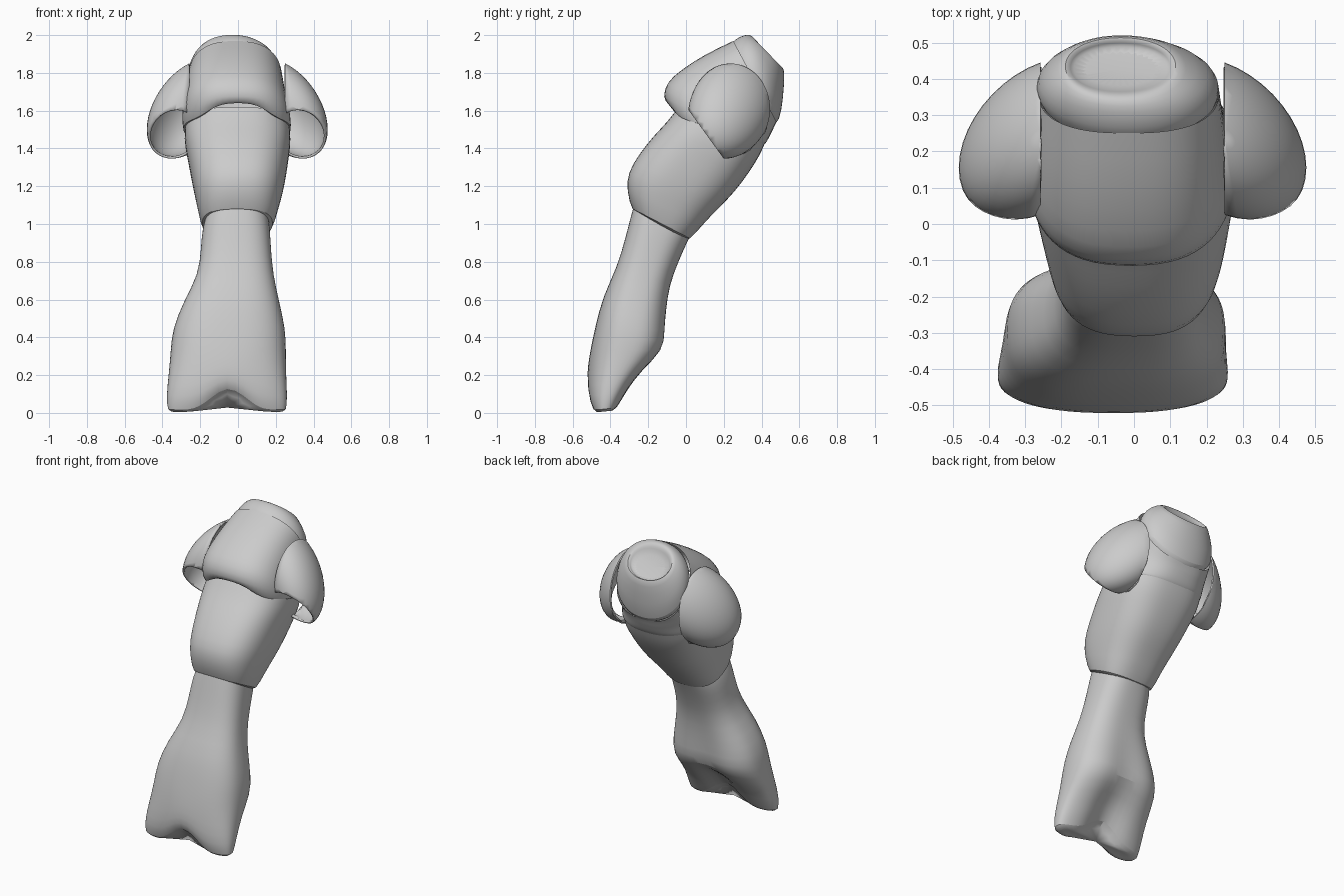
import bpy, bmesh, math
from mathutils import Vector

if "Cube" in bpy.data.objects:
    bpy.data.objects.remove(bpy.data.objects["Cube"])

SEG = 32


def finish(obj, angle=50):
    bpy.ops.object.select_all(action='DESELECT')
    obj.select_set(True)
    bpy.context.view_layer.objects.active = obj
    bpy.ops.object.shade_smooth_by_angle(angle=math.radians(angle))


def power(v, n):
    return math.copysign(abs(v) ** (2 / n), v)


def loft(name, rings, n=2.4, deform=None, cap_start=False, cap_end=False):
    """Each ring: front y, front z, back y, back z, left x, right x."""
    bm = bmesh.new()
    loops = []
    for yf, zf, yb, zb, xl, xr in rings:
        loop = []
        for i in range(SEG):
            a = 2 * math.pi * i / SEG
            cx, t = power(math.cos(a), n), (1 - power(math.sin(a), n)) / 2
            p = Vector(((xl + xr) / 2 + cx * (xr - xl) / 2,
                        yb + (yf - yb) * t, zb + (zf - zb) * t))
            if deform:
                p = deform(p, t)
            loop.append(bm.verts.new(p))
        loops.append(loop)
    for a, b in zip(loops, loops[1:]):
        for i in range(SEG):
            j = (i + 1) % SEG
            bm.faces.new((a[i], a[j], b[j], b[i]))
    if cap_start:
        bm.faces.new(loops[0])
    if cap_end:
        bm.faces.new(loops[-1])
    bmesh.ops.recalc_face_normals(bm, faces=bm.faces)
    mesh = bpy.data.meshes.new(name)
    bm.to_mesh(mesh)
    bm.free()
    obj = bpy.data.objects.new(name, mesh)
    bpy.context.collection.objects.link(obj)
    sub = obj.modifiers.new("smooth", 'SUBSURF')
    sub.levels = sub.render_levels = 1
    finish(obj)
    return obj


# Hips with two short leg stumps, arched between the legs
def hip_shape(p, t):
    mid = math.exp(-((p.x + 0.05) / 0.11) ** 2)
    lift = 0.14 * mid * max(0, 1 - p.z / 0.35)
    cleft = 0.03 * mid * max(0, 1 - 2 * t) * max(0, 1 - abs(p.z - 0.35) / 0.35)
    return p + Vector((0, -cleft, lift))


loft("hips", [
    (-0.27, 1.12, 0.03, 0.95, -0.165, 0.16),
    (-0.29, 1.05, 0.00, 0.89, -0.19, 0.17),
    (-0.32, 0.93, -0.04, 0.80, -0.197, 0.175),
    (-0.365, 0.77, -0.085, 0.68, -0.21, 0.187),
    (-0.44, 0.62, -0.095, 0.55, -0.29, 0.22),
    (-0.48, 0.46, -0.10, 0.43, -0.348, 0.252),
    (-0.505, 0.34, -0.10, 0.33, -0.357, 0.255),
    (-0.52, 0.20, -0.22, 0.22, -0.367, 0.255),
    (-0.525, 0.08, -0.30, 0.12, -0.38, 0.262),
    (-0.50, 0.00, -0.36, 0.01, -0.375, 0.258),
    (-0.47, 0.00, -0.39, 0.01, -0.35, 0.235),
], n=2.6, deform=hip_shape, cap_end=True)

# Belly and lower back
loft("midriff", [
    (-0.25, 1.07, -0.01, 0.93, -0.16, 0.155),
    (-0.285, 1.06, 0.01, 0.90, -0.192, 0.182),
    (-0.315, 1.18, 0.10, 1.01, -0.215, 0.215),
    (-0.31, 1.27, 0.18, 1.09, -0.235, 0.24),
    (-0.25, 1.37, 0.26, 1.17, -0.252, 0.257),
    (-0.17, 1.47, 0.34, 1.28, -0.272, 0.272),
    (-0.10, 1.54, 0.39, 1.36, -0.287, 0.282),
    (-0.04, 1.62, 0.42, 1.43, -0.28, 0.27),
], n=2.6, cap_start=True)


# Chest with an overhanging, arched lower edge
def chest_shape(p, t):
    if p.z < 1.64:
        p.z += 0.08 * math.exp(-(p.x / 0.17) ** 4) * max(0, 2 * t - 1)
    return p


loft("chest", [
    (-0.03, 1.58, 0.415, 1.42, -0.275, 0.27),
    (-0.095, 1.55, 0.425, 1.43, -0.292, 0.283),
    (-0.125, 1.67, 0.44, 1.455, -0.297, 0.28),
    (-0.105, 1.75, 0.452, 1.48, -0.295, 0.268),
    (-0.03, 1.815, 0.462, 1.50, -0.29, 0.255),
    (0.10, 1.90, 0.47, 1.52, -0.28, 0.245),
    (0.25, 1.97, 0.48, 1.54, -0.265, 0.235),
], n=2.5, deform=chest_shape)

# Wide collar with a recessed neck opening
loft("collar", [
    (0.24, 1.955, 0.465, 1.53, -0.26, 0.23),
    (0.26, 1.98, 0.495, 1.54, -0.275, 0.24),
    (0.31, 2.003, 0.515, 1.66, -0.255, 0.21),
    (0.34, 2.003, 0.523, 1.80, -0.205, 0.135),
    (0.355, 1.99, 0.515, 1.83, -0.19, 0.115),
    (0.365, 1.97, 0.50, 1.82, -0.175, 0.10),
    (0.37, 1.94, 0.48, 1.80, -0.165, 0.09),
], n=2.1, cap_end=True)


# Shoulder caps: sheared half domes cut open at the lower front
def shoulder(name, side):
    bm = bmesh.new()
    bmesh.ops.create_uvsphere(bm, u_segments=40, v_segments=24, radius=1)

    def cut(co, no):
        bmesh.ops.bisect_plane(bm, geom=bm.verts[:] + bm.edges[:] + bm.faces[:],
                               plane_co=co, plane_no=no, clear_outer=True)
    cut((0, 0, 0), (-1, 0, 0))
    for v in bm.verts:
        u, s, w = v.co
        v.co = (0.25 + 0.225 * u, 0.235 + 0.21 * s - 0.08 * u,
                1.61 + 0.24 * w - 0.11 * u)
    cut((0.3, 0.03, 1.58), (0, -0.8, -0.58))
    if side < 0:
        for v in bm.verts:
            v.co.x = -0.008 - v.co.x
        bmesh.ops.reverse_faces(bm, faces=bm.faces)
    mesh = bpy.data.meshes.new(name)
    bm.to_mesh(mesh)
    bm.free()
    obj = bpy.data.objects.new(name, mesh)
    bpy.context.collection.objects.link(obj)
    sol = obj.modifiers.new("thickness", 'SOLIDIFY')
    sol.thickness = 0.012
    sol.offset = -1
    finish(obj)


shoulder("right_shoulder", 1)
shoulder("left_shoulder", -1)
